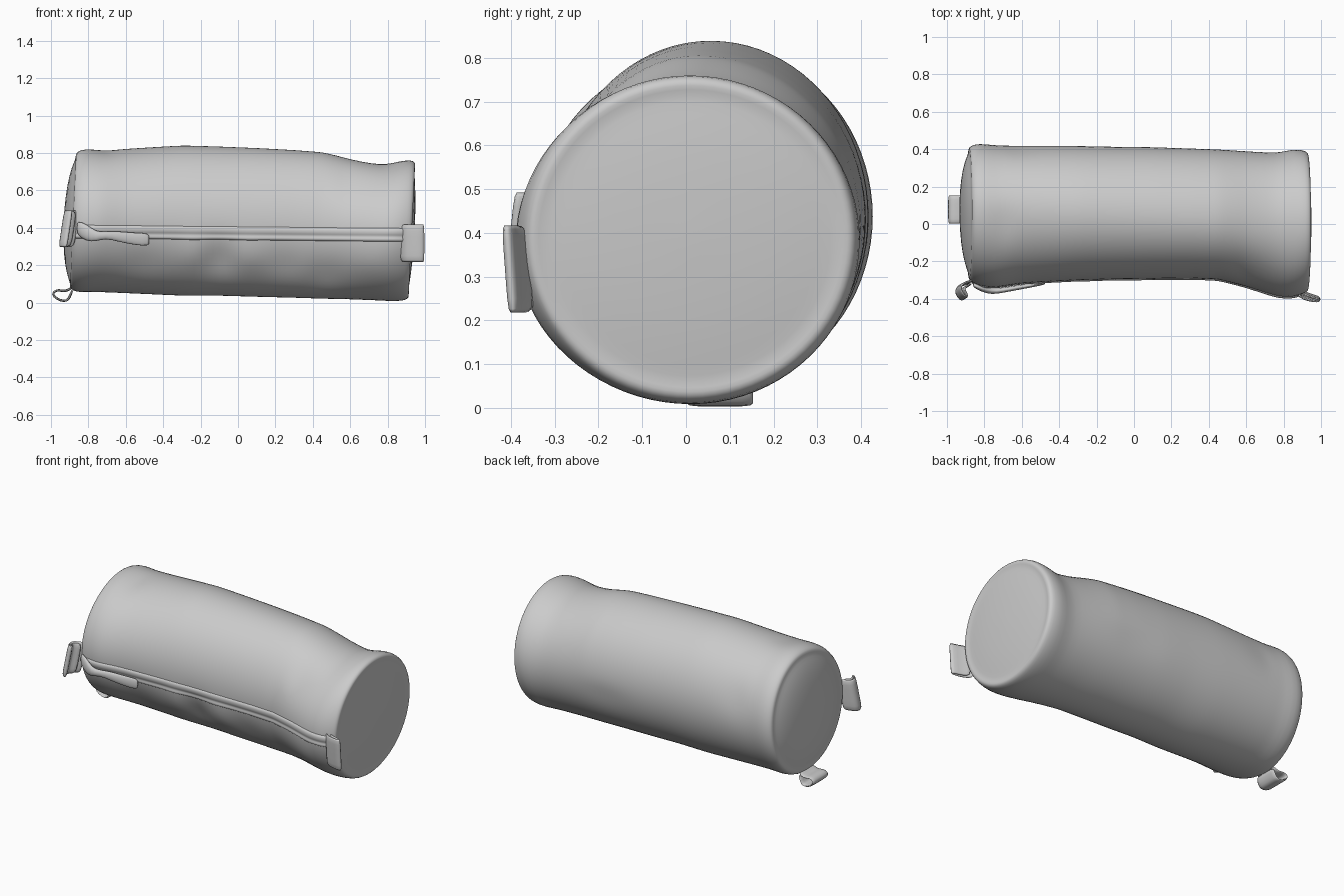
import bpy, bmesh
from math import sin, cos, asin, pi, exp, radians, degrees
from mathutils import Vector

if "Cube" in bpy.data.objects:
    bpy.data.objects.remove(bpy.data.objects["Cube"])

# Body sections: x, front y, back y, bottom z, top z
SECTIONS = [
    (-.87, -.31, .42, .065, .812), (-.83, -.332, .432, .052, .824), (-.75, -.342, .422, .056, .818),
    (-.60, -.318, .42, .05, .824), (-.30, -.302, .418, .036, .842), (-.10, -.297, .414, .036, .836),
    (.10, -.294, .412, .03, .828), (.30, -.292, .406, .025, .817), (.45, -.297, .40, .02, .805),
    (.60, -.335, .39, .017, .768), (.70, -.368, .384, .013, .75), (.78, -.392, .382, .010, .74),
    (.85, -.392, .402, .006, .758), (.905, -.374, .396, .010, .764)]
# Soft fabric dents: x, angle (deg), width x, width angle, depth
DENTS = [(-.1, 212, .07, 14, .026), (-.24, 205, .05, 12, -.014), (.06, 206, .06, 12, -.014),
         (.62, 140, .12, 22, .015), (.48, 222, .10, 16, .014), (-.5, 215, .08, 14, .014),
         (.68, 75, .08, 25, .008), (-.7, 100, .05, 15, .010), (-.62, 20, .08, 15, .008),
         (.3, 350, .15, 12, .006), (.25, 214, .08, 12, .010), (.7, 205, .06, 12, -.008)]
SIDES = 40


def section(x):
    for a, b in zip(SECTIONS, SECTIONS[1:]):
        if x <= b[0]:
            t = max(0, (x - a[0]) / (b[0] - a[0]))
            return [p + (q - p) * t for p, q in zip(a, b)][1:]
    return SECTIONS[-1][1:]


def surf(x, ang, lift=0.0, scale=1.0, out=0.0):
    """Point on the pouch; angle 0 is the back, 90 the top, 180 the front."""
    y0, y1, z0, z1 = section(x)
    yc, zc = .045 - .04 * x, (z0 + z1) / 2
    c, s = cos(radians(ang)), sin(radians(ang))
    ry = y1 - yc if c > 0 else yc - y0
    rz = (z1 - z0) / 2
    d = sum(h * exp(-((x - px) / wx) ** 2 - ((ang - pa) / wa) ** 2)
            for px, pa, wx, wa, h in DENTS)
    y = yc + (ry - d + lift) * c * scale
    z = zc + (rz - d + lift) * s * scale
    return Vector((x + out + .06 * (z - zc) * min(1, abs(x) ** 2), y, z))


def front_at(x, z, lift):
    """Point on the front of the pouch at a given height."""
    z0, z1 = section(x)[2:]
    return surf(x, 180 + degrees(asin(((z0 + z1) / 2 - z) * 2 / (z1 - z0))), lift)


def make(name, rows, closed=False, caps=False, levels=1, solid=0):
    bm = bmesh.new()
    grid = [[bm.verts.new(p) for p in r] for r in rows]
    for a, b in zip(grid, grid[1:]):
        n = len(a)
        for i in range(n if closed else n - 1):
            j = (i + 1) % n
            bm.faces.new((a[i], a[j], b[j], b[i]))
    if caps:
        for r in (grid[0], grid[-1]):
            centre = bm.verts.new(sum((v.co for v in r), Vector()) / len(r))
            for i in range(len(r)):
                bm.faces.new((r[i], r[(i + 1) % len(r)], centre))
    bmesh.ops.recalc_face_normals(bm, faces=bm.faces)
    me = bpy.data.meshes.new(name)
    bm.to_mesh(me)
    bm.free()
    me.shade_smooth()
    ob = bpy.data.objects.new(name, me)
    bpy.context.collection.objects.link(ob)
    if solid:
        m = ob.modifiers.new("thickness", 'SOLIDIFY')
        m.thickness, m.offset = solid, 0
    if levels:
        m = ob.modifiers.new("smooth", 'SUBSURF')
        m.levels = m.render_levels = levels
    return ob


# Body with soft rims and bulging end panels
angles = [360 * i / SIDES for i in range(SIDES)]
ring = lambda x, scale=1, out=0: [surf(x, a, 0, scale, out) for a in angles]
left = [ring(-.87, s, o) for s, o in
        ((.08, -.062), (.35, -.058), (.65, -.044), (.84, -.022), (.90, -.012), (.965, -.014))]
right = [ring(.905, s, o) for s, o in
         ((.975, .020), (.935, .027), (.88, .020), (.8, .024), (.5, .036), (.08, .040))]
xs = []
for a, b in zip(SECTIONS, SECTIONS[1:]):
    n = 3 if b[0] - a[0] > .14 else 1
    xs += [a[0] + (b[0] - a[0]) * k / n for k in range(n)]
xs.append(SECTIONS[-1][0])
make("pouch_body", left + [ring(x) for x in xs] + right, closed=True, caps=True)

# Zip band along the front: raised flap edge, shallow groove, lower tape
profile = [(.048, -.012), (.042, .003), (.030, .008), (.012, .007), (.004, .002),
           (-.006, .002), (-.014, .007), (-.026, .005), (-.034, -.012)]
zip_xs = [-.865 + 1.76 * i / 40 for i in range(41)]
make("zip_band", [[front_at(x, .363 - .01 * x + h, l) for h, l in profile] for x in zip_xs])


def strap(name, path, width_axis, lo, hi, tilt=(0, 0, 0), thick=.014):
    """Folded fabric tab: a 2D path swept between lo and hi along one axis."""
    rows = []
    for k in range(4):
        w = lo + (hi - lo) * k / 3
        t = Vector(tilt) * (k / 3 - .5)
        rows.append([(Vector((u, v, w)) if width_axis == 'z' else Vector((u, w, v))) + t
                     for u, v in path])
    return make(name, rows, solid=thick)


# Folded tabs on the ends
strap("right_tab", [(.87, -.35), (.885, -.385), (.93, -.402), (.985, -.411), (.993, -.403),
                    (.985, -.394), (.93, -.382), (.89, -.355)], 'z', .215, .42, (0, -.015, 0))
strap("left_tab", [(-.86, -.30), (-.89, -.315), (-.93, -.325), (-.942, -.35), (-.93, -.38),
                   (-.908, -.402), (-.90, -.392), (-.918, -.365), (-.92, -.345), (-.875, -.325)],
      'z', .295, .495, (.03, .02, 0))
strap("lower_loop", [(-.885, .085), (-.92, .056), (-.96, .071), (-.99, .056), (-.988, .034),
                     (-.95, .010), (-.915, .008), (-.90, .029), (-.885, .07)],
      'y', 0, .155)

# Zip pull: pinched fabric strip lying over the zip
pull = [(-.86, -.325, .40, .04, .015), (-.81, -.348, .375, .05, .018), (-.76, -.36, .352, .028, .018),
        (-.71, -.356, .362, .018, .014), (-.64, -.343, .354, .03, .014),
        (-.55, -.328, .34, .034, .012), (-.475, -.316, .337, .038, .009)]
make("zip_pull", [[(x, y + t * cos(2 * pi * i / 10), z + h * sin(2 * pi * i / 10))
                   for i in range(10)] for x, y, z, h, t in pull], closed=True, caps=True)
